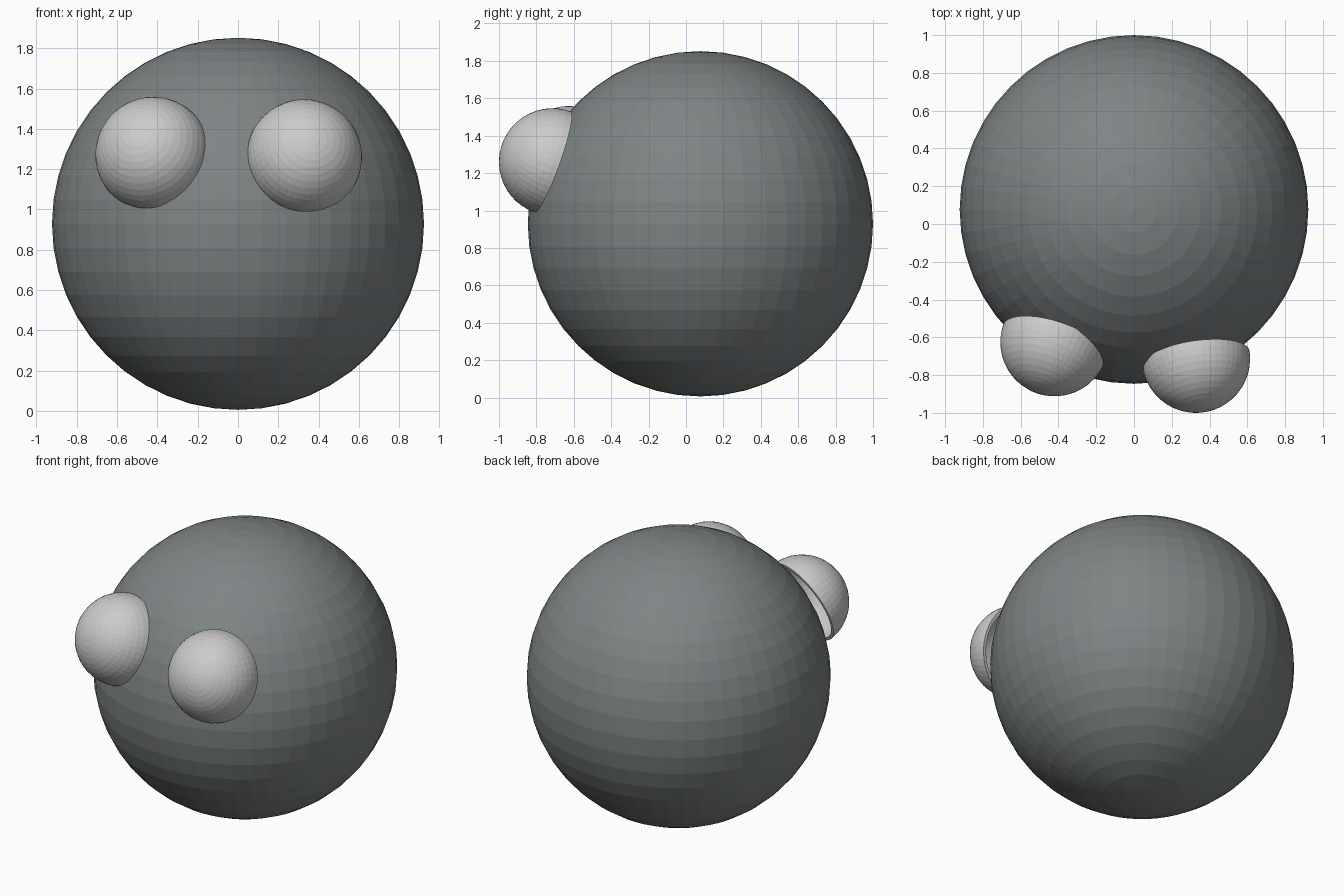
import bpy, bmesh
from math import radians, sin, cos
from mathutils import Vector

if "Cube" in bpy.data.objects:
    bpy.data.objects.remove(bpy.data.objects["Cube"])


def ball(name, radius, half=False):
    """Flat-shaded UV sphere, or its upper half as an open dome."""
    bm = bmesh.new()
    bmesh.ops.create_uvsphere(bm, u_segments=48, v_segments=24, radius=radius)
    if half:
        low = [v for v in bm.verts if v.co.z < -1e-4]
        bmesh.ops.delete(bm, geom=low, context='VERTS')
    mesh = bpy.data.meshes.new(name)
    bm.to_mesh(mesh)
    bm.free()
    obj = bpy.data.objects.new(name, mesh)
    bpy.context.collection.objects.link(obj)
    return obj


# dark round body
body = ball("body", 0.923)
body.location = (0, 0.077, 0.929)
dark = bpy.data.materials.new("dark_grey")
dark.diffuse_color = (0.21, 0.23, 0.235, 1)
dark.use_nodes = True
dark.node_tree.nodes["Principled BSDF"].inputs["Base Color"].default_value = dark.diffuse_color
body.data.materials.append(dark)


# domed eyes: thin half-shells, each turned and tilted a little differently
def eye(name, centre, yaw, tilt):
    obj = ball(name, 0.287, half=True)
    y, t = radians(yaw), radians(tilt)
    facing = Vector((sin(y) * cos(t), -cos(y) * cos(t), sin(t)))
    obj.rotation_mode = 'QUATERNION'
    obj.rotation_quaternion = facing.to_track_quat('Z', 'Y')
    obj.location = centre
    shell = obj.modifiers.new("shell", 'SOLIDIFY')
    shell.thickness = 0.02
    shell.offset = -1


eye("left_eye", (0.328, -0.713, 1.26), 8.4, 19.5)
eye("right_eye", (-0.421, -0.625, 1.272), -18.5, 22.5)
